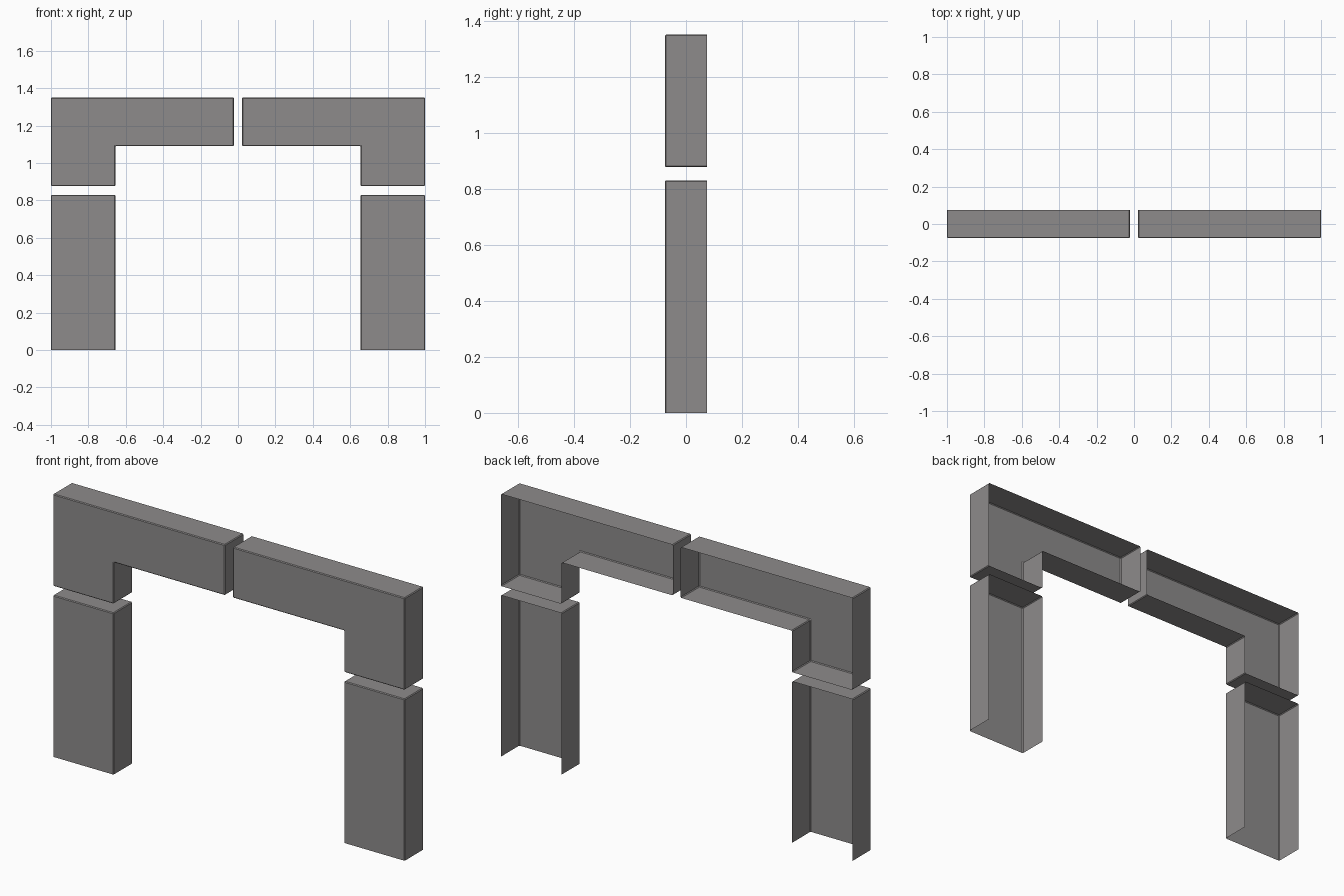
import bpy, bmesh

if "Cube" in bpy.data.objects:
    bpy.data.objects.remove(bpy.data.objects["Cube"])

DEPTH = 0.075   # half depth of every panel
BEVEL = 0.004   # tiny softened front edge

grey = bpy.data.materials.new("warm grey")
grey.diffuse_color = (0.27, 0.26, 0.26, 1)
grey.use_nodes = True
grey.node_tree.nodes["Principled BSDF"].inputs["Base Color"].default_value = grey.diffuse_color


def open_shell(name, outline, side, open_edge=None):
    """Front plate with thin walls running back; the rear stays open."""
    pts = [(x * side, z) for x, z in outline]
    bm = bmesh.new()
    front = [bm.verts.new((x, -DEPTH, z)) for x, z in pts]
    back = [bm.verts.new((x, DEPTH, z)) for x, z in pts]
    plate = bm.faces.new(front)
    n = len(pts)
    for i in range(n):
        if i != open_edge:
            j = (i + 1) % n
            bm.faces.new((front[i], back[i], back[j], front[j]))
    bmesh.ops.recalc_face_normals(bm, faces=bm.faces)
    plate.normal_update()
    if plate.normal.y > 0:
        bmesh.ops.reverse_faces(bm, faces=bm.faces)
    edges = [e for e in bm.edges if len(e.link_faces) == 2]
    bmesh.ops.bevel(bm, geom=edges, offset=BEVEL, segments=1,
                    affect='EDGES', clamp_overlap=True)
    mesh = bpy.data.meshes.new(name)
    bm.to_mesh(mesh)
    bm.free()
    mesh.materials.append(grey)
    obj = bpy.data.objects.new(name, mesh)
    bpy.context.collection.objects.link(obj)


# Leg: open at the floor. Corner: L-shaped half of the lintel.
leg = [(0.655, 0), (1, 0), (1, 0.83), (0.655, 0.83)]
corner = [(0.655, 0.877), (1, 0.877), (1, 1.35),
          (0.022, 1.35), (0.022, 1.09), (0.655, 1.09)]

for label, side in (("left", -1), ("right", 1)):
    open_shell(label + "_leg", leg, side, open_edge=0)
    open_shell(label + "_lintel_corner", corner, side)
